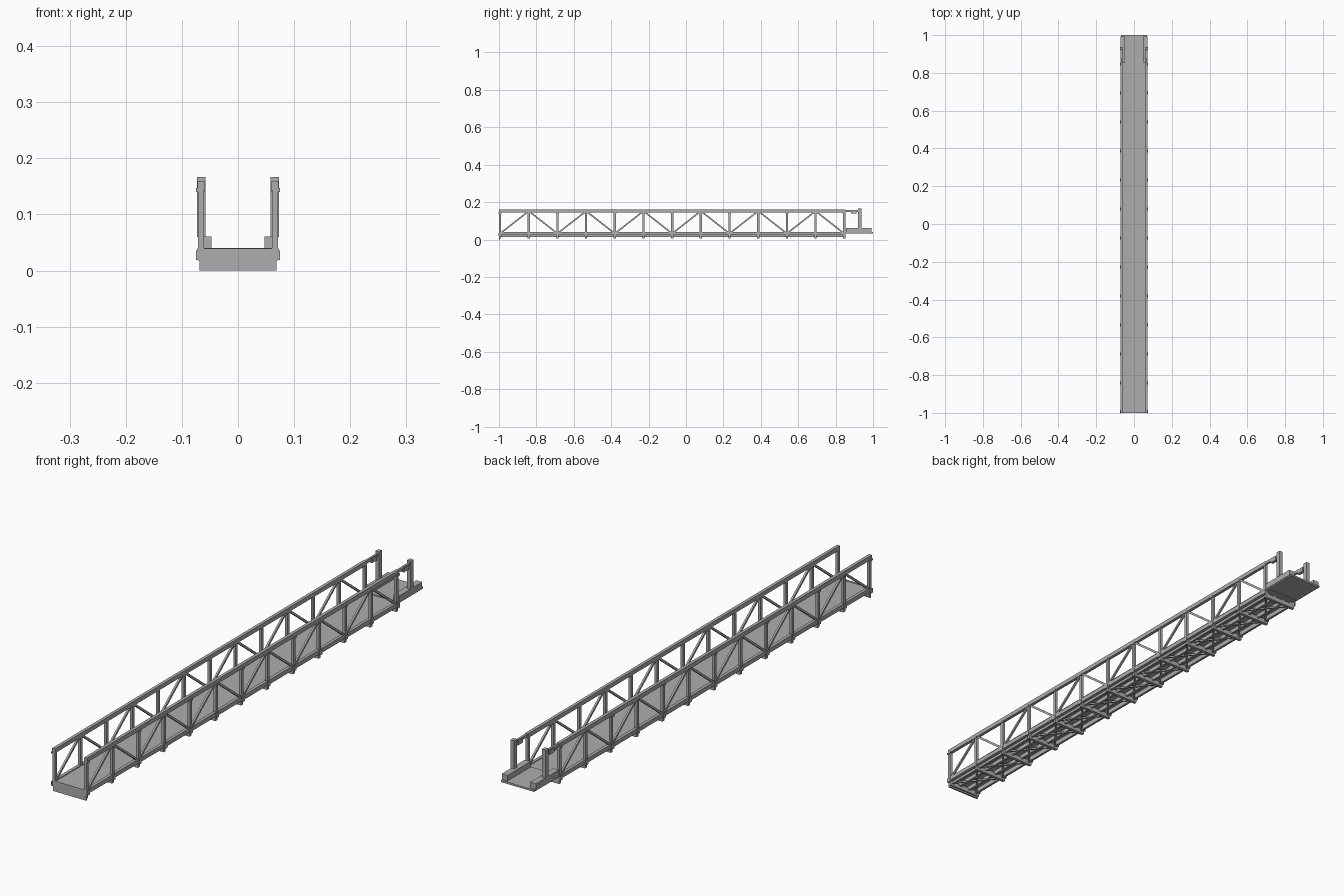
import bpy, bmesh
from mathutils import Vector

if "Cube" in bpy.data.objects:
    bpy.data.objects.remove(bpy.data.objects["Cube"])

steel = bpy.data.materials.new("steel_grey")
steel.diffuse_color = (0.42, 0.42, 0.42, 1)
steel.use_nodes = True
steel.node_tree.nodes["Principled BSDF"].inputs["Base Color"].default_value = steel.diffuse_color

N = 12                      # truss panels
Y0, Y1 = -0.994, 0.846      # first and last post
STEP = (Y1 - Y0) / N
nodes = [Y0 + i * STEP for i in range(N + 1)]
XS = 0.066                  # truss plane
BOT, TOP = 0.032, 0.152     # chord centre heights


def add_box(bm, x, y, z):
    """Box between the given (low, high) ranges."""
    v = [bm.verts.new((a, b, c)) for a in x for b in y for c in z]
    for f in ((0, 1, 3, 2), (4, 6, 7, 5), (0, 4, 5, 1),
              (2, 3, 7, 6), (0, 2, 6, 4), (1, 5, 7, 3)):
        bm.faces.new([v[i] for i in f])


def add_bar(bm, a, b, w, h):
    """Square bar running from a to b."""
    a, b = Vector(a), Vector(b)
    d = (b - a).normalized()
    ref = Vector((1, 0, 0)) if abs(d.x) < 0.3 else Vector((0, 0, 1))
    s = d.cross(ref).normalized()
    t = s.cross(d)
    rings = [[bm.verts.new(p + s * i * h / 2 + t * j * w / 2)
              for i, j in ((-1, -1), (1, -1), (1, 1), (-1, 1))] for p in (a, b)]
    bm.faces.new(rings[0])
    bm.faces.new(rings[1][::-1])
    for i in range(4):
        k = (i + 1) % 4
        bm.faces.new((rings[0][i], rings[1][i], rings[1][k], rings[0][k]))


def finish(name, bm, mirror=False):
    bmesh.ops.recalc_face_normals(bm, faces=bm.faces)
    me = bpy.data.meshes.new(name)
    bm.to_mesh(me)
    bm.free()
    me.materials.append(steel)
    ob = bpy.data.objects.new(name, me)
    bpy.context.collection.objects.link(ob)
    if mirror:
        ob.modifiers.new("mirror", 'MIRROR')
    return ob


def boxes(name, items, mirror=False):
    bm = bmesh.new()
    for it in items:
        add_box(bm, *it)
    return finish(name, bm, mirror)


# walkway deck and front fascia
boxes("deck", [((-0.061, 0.061), (-0.998, 0.87), (0.031, 0.037))])
boxes("front_fascia", [((-0.069, 0.069), (-1.0, -0.994), (0.0, 0.039))])

# side truss chords
boxes("top_rail", [((0.060, 0.072), (-1.0, 0.852), (0.144, 0.160))], True)
boxes("bottom_chord", [((0.060, 0.072), (-0.999, 0.852), (0.024, 0.040))], True)

# side truss posts
boxes("truss_post", [((0.061, 0.071), (y - 0.006, y + 0.006), (0.018, 0.158))
                     for y in nodes], True)

# zigzag diagonals
bm = bmesh.new()
for i in range(N):
    za, zb = (BOT, TOP) if i % 2 == 0 else (TOP, BOT)
    add_bar(bm, (XS, nodes[i], za), (XS, nodes[i + 1], zb), 0.007, 0.008)
finish("truss_diagonal", bm, True)

# joint plates on the outer faces
boxes("joint_plate", [((0.071, 0.0745), (y - 0.008, y + 0.008), z)
                      for y in nodes for z in ((0.019, 0.036), (0.140, 0.147))], True)

# underside: cross beams, stringers and wind bracing
boxes("cross_beam", [((-0.069, 0.069), (y - 0.006, y + 0.006), (0.006, 0.024))
                     for y in nodes])
boxes("stringer", [((0.018, 0.026), (-0.994, 0.85), (0.016, 0.031)),
                   ((0.052, 0.060), (-0.994, 0.85), (0.014, 0.031))], True)
bm = bmesh.new()
for a, b in zip(nodes, nodes[1:]):
    add_bar(bm, (-0.062, a, 0.019), (0.062, b, 0.019), 0.006, 0.006)
    add_bar(bm, (0.062, a, 0.019), (-0.062, b, 0.019), 0.006, 0.006)
finish("wind_brace", bm)

# rear landing with curbs, gate posts and rail ends
boxes("landing_plate", [((-0.069, 0.069), (0.852, 1.0), (0.033, 0.040))])
boxes("landing_curb", [((0.047, 0.071), (0.855, 0.992), (0.038, 0.061))], True)
boxes("landing_post", [((0.058, 0.073), (0.920, 0.937), (0.060, 0.167))], True)
boxes("rail_extension", [((0.062, 0.070), (0.850, 0.922), (0.148, 0.159))], True)
boxes("rail_bracket", [((0.060, 0.072), (0.882, 0.912), (0.139, 0.155))], True)
